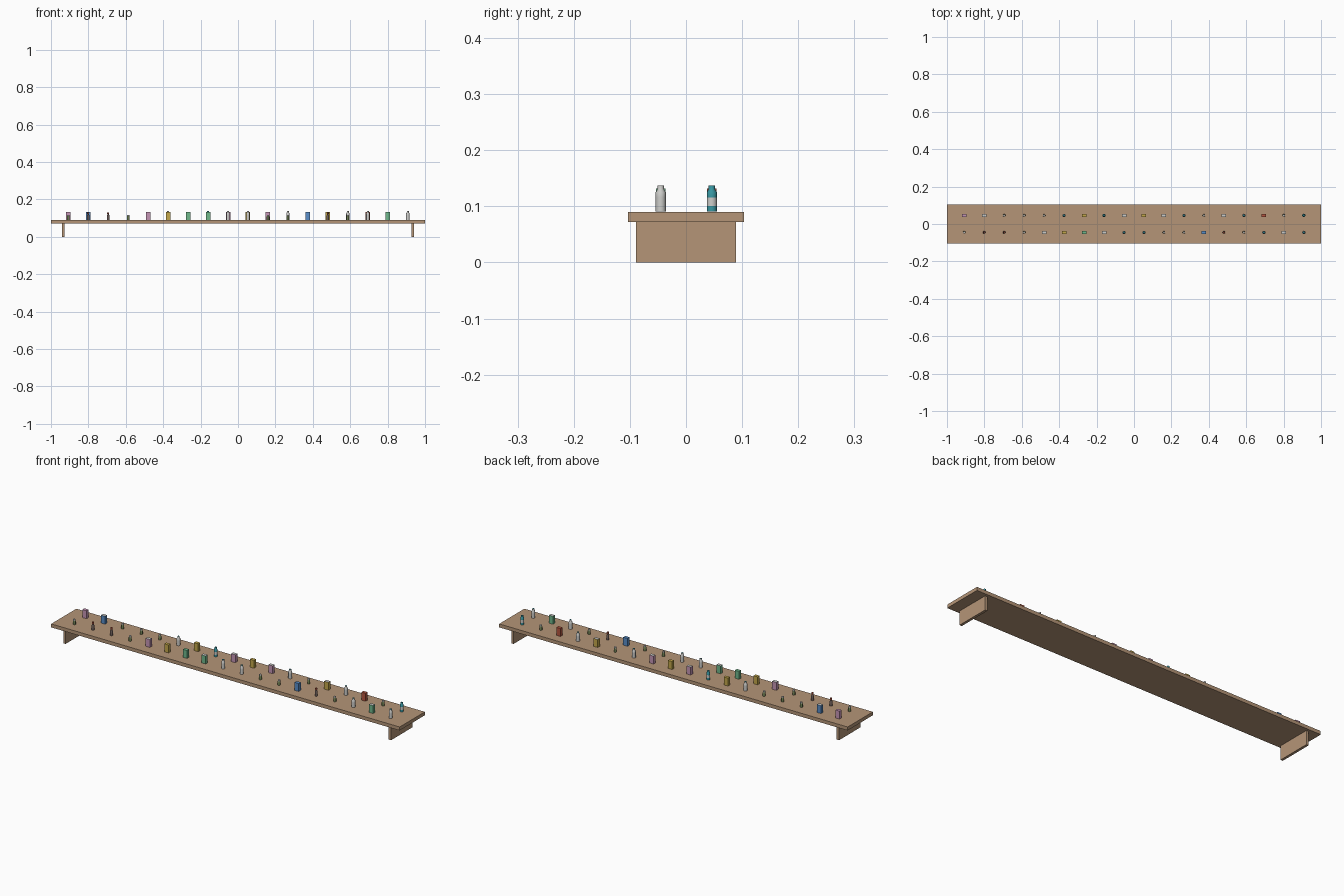
import bpy, bmesh
from math import sin, cos, tau

if "Cube" in bpy.data.objects:
    bpy.data.objects.remove(bpy.data.objects["Cube"], do_unlink=True)

# Colours
PALETTE = {
    "wood": (0.46, 0.30, 0.185),
    "pink": (0.56, 0.30, 0.46),
    "yellow": (0.55, 0.39, 0.07),
    "green": (0.16, 0.48, 0.26),
    "blue": (0.10, 0.27, 0.58),
    "red": (0.45, 0.09, 0.05),
    "light": (0.62, 0.62, 0.60),
    "teal": (0.04, 0.31, 0.36),
    "olive": (0.15, 0.20, 0.08),
    "brown": (0.14, 0.10, 0.09),
}
MATS = {}
for name, rgb in PALETTE.items():
    mat = bpy.data.materials.new(name)
    mat.use_nodes = True
    mat.diffuse_color = (*rgb, 1)
    mat.node_tree.nodes["Principled BSDF"].inputs["Base Color"].default_value = (*rgb, 1)
    MATS[name] = mat


def finish(name, bm, colours, location):
    mesh = bpy.data.meshes.new(name)
    bmesh.ops.recalc_face_normals(bm, faces=bm.faces)
    bm.to_mesh(mesh)
    bm.free()
    for colour in colours:
        mesh.materials.append(MATS[colour])
    obj = bpy.data.objects.new(name, mesh)
    obj.location = location
    bpy.context.collection.objects.link(obj)
    return obj


def box(name, size, base, side, top=None):
    """Box standing on its base point, with an optional different top colour."""
    bm = bmesh.new()
    bmesh.ops.create_cube(bm, size=1)
    for v in bm.verts:
        v.co = (v.co.x * size[0], v.co.y * size[1], (v.co.z + 0.5) * size[2])
    for f in bm.faces:
        f.material_index = int(f.normal.z > 0.5)
    return finish(name, bm, [side, top or side], base)


def lathe(name, profile, colours, bands, base, sides=12):
    """Turned container; bands gives the colour slot of each ring, then the lid."""
    bm = bmesh.new()
    rings = [[bm.verts.new((r * cos(tau * i / sides), r * sin(tau * i / sides), z))
              for i in range(sides)] for r, z in profile]
    bm.faces.new(rings[0][::-1])
    for low, high, slot in zip(rings, rings[1:], bands):
        for i in range(sides):
            j = (i + 1) % sides
            f = bm.faces.new((low[i], low[j], high[j], high[i]))
            f.material_index = slot
            f.smooth = True
    bm.faces.new(rings[-1]).material_index = bands[-1]
    obj = finish(name, bm, colours, base)
    obj.data.set_sharp_from_angle(angle=0.6)
    return obj


# Shelf board and end supports
TOP = 0.09
box("shelf_board", (2, 0.206, 0.018), (0, 0, 0.072), "wood")
for side, x in (("right", -0.934), ("left", 0.934)):
    box(side + "_support", (0.013, 0.178, 0.072), (x, 0, 0), "wood")

# Container shapes: radius and height pairs
BOTTLE = [(0.009, 0), (0.009, 0.010), (0.009, 0.025), (0.009, 0.034),
          (0.0055, 0.040), (0.0055, 0.046)]
FLASK = [(0.007, 0), (0.007, 0.022), (0.004, 0.028), (0.004, 0.032),
         (0.005, 0.032), (0.005, 0.040)]
JAR = [(0.007, 0), (0.007, 0.017), (0.0055, 0.020), (0.006, 0.020), (0.006, 0.026)]
TURNED = {
    "l": ("light_bottle", BOTTLE, ["light", "teal"], [0, 0, 0, 0, 0, 1]),
    "t": ("teal_bottle", BOTTLE, ["teal", "light"], [0, 1, 0, 0, 0, 0]),
    "r": ("flask", FLASK, ["brown", "red"], [0, 0, 0, 1, 1, 1]),
    "j": ("jar", JAR, ["olive", "light"], [0, 0, 1, 1, 1]),
}
# Capital letters are plain boxes, small letters are boxes with a light top
CARTONS = {"p": "pink", "y": "yellow", "g": "green", "b": "blue"}
BOXES = {**{k.upper(): v for k, v in CARTONS.items()}, "R": "red"}

# Two rows of goods, right to left
ROWS = (("front", -0.045, "jrrjpYGglljjBrjlgl"),
        ("back", 0.046, "PbjjjlYtpYpljylRjt"))
for row, y, goods in ROWS:
    for i, kind in enumerate(goods):
        base = ((i - 8.5) * 0.1068, y, TOP + 0.001)
        if kind in TURNED:
            label, profile, colours, bands = TURNED[kind]
            lathe(f"{row}_{label}_{i + 1}", profile, colours, bands, base)
        else:
            plain = kind in BOXES
            colour = BOXES[kind] if plain else CARTONS[kind]
            box(f"{row}_{colour}_box_{i + 1}", (0.024, 0.017, 0.041), base,
                colour, None if plain else "light")
